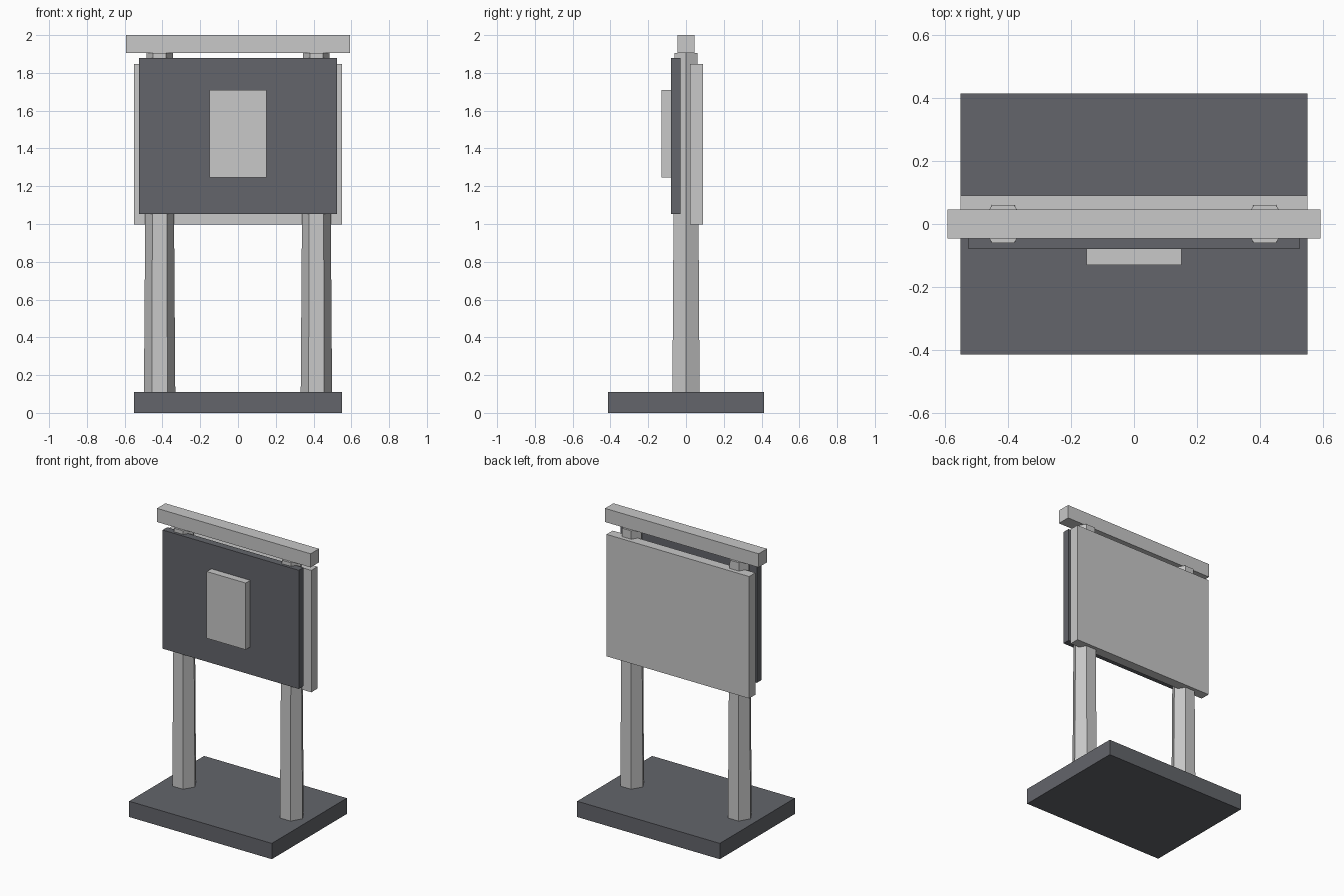
import bpy
from math import radians

# Remove the default cube
cube = bpy.data.objects.get("Cube")
if cube:
    bpy.data.objects.remove(cube, do_unlink=True)


def make_material(name, rgb):
    mat = bpy.data.materials.new(name)
    mat.use_nodes = True
    color = (*rgb, 1.0)
    mat.diffuse_color = color
    mat.node_tree.nodes["Principled BSDF"].inputs["Base Color"].default_value = color
    return mat


light_grey = make_material("light grey", (0.58, 0.58, 0.58))
dark_grey = make_material("dark slate grey", (0.125, 0.13, 0.145))


def box(name, x, y, z, mat):
    """Box from (min, max) ranges on each axis."""
    ranges = (x, y, z)
    bpy.ops.mesh.primitive_cube_add(size=1, location=[(a + b) / 2 for a, b in ranges])
    obj = bpy.context.object
    obj.name = name
    obj.scale = [b - a for a, b in ranges]
    bpy.ops.object.transform_apply(location=False, rotation=False, scale=True)
    obj.data.materials.append(mat)
    return obj


def post(name, x, bottom, top):
    """Tapered six-sided post with flat faces to the front and back."""
    bpy.ops.mesh.primitive_cone_add(
        vertices=6, radius1=0.083, radius2=0.07, depth=top - bottom,
        location=(x, 0, (bottom + top) / 2), rotation=(0, 0, radians(30)))
    obj = bpy.context.object
    obj.name = name
    bpy.ops.object.transform_apply(location=False, rotation=True, scale=False)
    obj.data.materials.append(light_grey)
    return obj


# Base slab
box("base", (-0.55, 0.55), (-0.413, 0.413), (0, 0.11), dark_grey)

# Pair of posts
for side, sign in (("left", 1), ("right", -1)):
    post(side + "_post", sign * 0.415, 0.11, 1.905)

# Top rail
box("top_rail", (-0.592, 0.592), (-0.046, 0.046), (1.905, 2.0), light_grey)

# Back board, front board and its raised plate
box("back_board", (-0.55, 0.55), (0.022, 0.09), (0.997, 1.847), light_grey)
box("front_board", (-0.525, 0.525), (-0.08, -0.03), (1.053, 1.88), dark_grey)
box("front_plate", (-0.15, 0.15), (-0.13, -0.08), (1.245, 1.71), light_grey)
